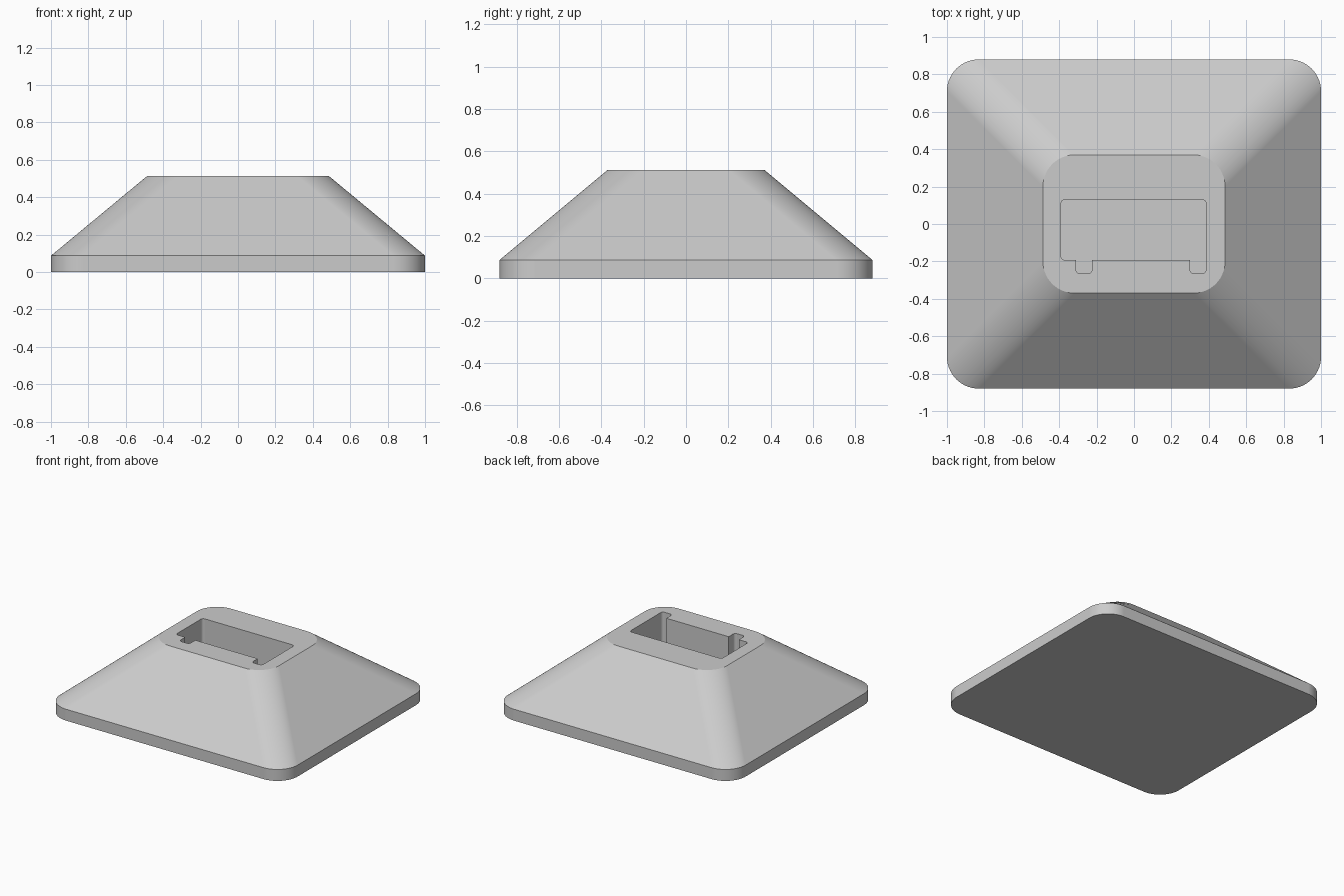
import bpy, bmesh, math
from mathutils import Vector

if "Cube" in bpy.data.objects:
    bpy.data.objects.remove(bpy.data.objects["Cube"], do_unlink=True)


def make_material(name, grey):
    mat = bpy.data.materials.new(name)
    mat.use_nodes = True
    mat.diffuse_color = (grey, grey, grey, 1)
    mat.node_tree.nodes["Principled BSDF"].inputs["Base Color"].default_value = mat.diffuse_color
    return mat


def rounded_outline(corners, segments):
    """Round each right-angled (x, y, radius) corner into an arc; radius 0 stays sharp."""
    points = []
    for i, (x, y, r) in enumerate(corners):
        here = Vector((x, y))
        if r == 0:
            points.append(here)
            continue
        to_prev = (Vector(corners[i - 1][:2]) - here).normalized()
        to_next = (Vector(corners[(i + 1) % len(corners)][:2]) - here).normalized()
        centre = here + r * (to_prev + to_next)
        for k in range(segments + 1):
            a = k / segments * math.pi / 2
            points.append(centre - r * (to_next * math.cos(a) + to_prev * math.sin(a)))
    return points


def rectangle(hx, hy, r):
    return rounded_outline([(-hx, -hy, r), (hx, -hy, r), (hx, hy, r), (-hx, hy, r)], 14)


def add_ring(bm, outline, z):
    return [bm.verts.new((p.x, p.y, z)) for p in outline]


def bridge(bm, lower, upper):
    for i in range(len(lower)):
        j = (i + 1) % len(lower)
        bm.faces.new((lower[i], lower[j], upper[j], upper[i]))


def ring_edges(bm, ring):
    return [bm.edges.get((ring[i - 1], ring[i])) for i in range(len(ring))]


# Heights of the plinth edge, the top and the pocket floor
RIM, TOP, FLOOR = 0.087, 0.512, 0.087

bm = bmesh.new()

# Outer shell: straight plinth, then sloping sides up to the top
foot = add_ring(bm, rectangle(1.0, 0.88, 0.17), 0)
rim = add_ring(bm, rectangle(1.0, 0.88, 0.17), RIM)
crown = add_ring(bm, rectangle(0.487, 0.37, 0.17), TOP)
bridge(bm, foot, rim)
bridge(bm, rim, crown)
bm.faces.new(foot[::-1])

# Pocket with two small notches along its front edge
r = 0.02
left, right, front, back, notch = -0.39, 0.385, -0.192, 0.13, -0.265
pocket = rounded_outline([
    (left, back, r), (left, front, r),
    (-0.31, front, 0), (-0.31, notch, r), (-0.225, notch, r), (-0.225, front, 0),
    (0.30, front, 0), (0.30, notch, r), (right, notch, r),
    (right, back, r)], 6)
mouth = add_ring(bm, pocket, TOP)
floor = add_ring(bm, pocket, FLOOR)
bridge(bm, mouth, floor)
bm.faces.new(floor)

# Top surface around the pocket mouth
bmesh.ops.triangle_fill(bm, use_beauty=True, normal=(0, 0, 1),
                        edges=ring_edges(bm, crown) + ring_edges(bm, mouth))
bmesh.ops.recalc_face_normals(bm, faces=bm.faces)

mesh = bpy.data.meshes.new("stand_base")
bm.to_mesh(mesh)
bm.free()
mesh.materials.append(make_material("light grey", 0.6))
base = bpy.data.objects.new("stand_base", mesh)
bpy.context.collection.objects.link(base)

# Smooth corners, crisp edges, flat sides
bpy.ops.object.select_all(action="DESELECT")
base.select_set(True)
bpy.context.view_layer.objects.active = base
bpy.ops.object.shade_smooth_by_angle(angle=math.radians(30))
weighted = base.modifiers.new("flat_sides", "WEIGHTED_NORMAL")
weighted.keep_sharp = True
